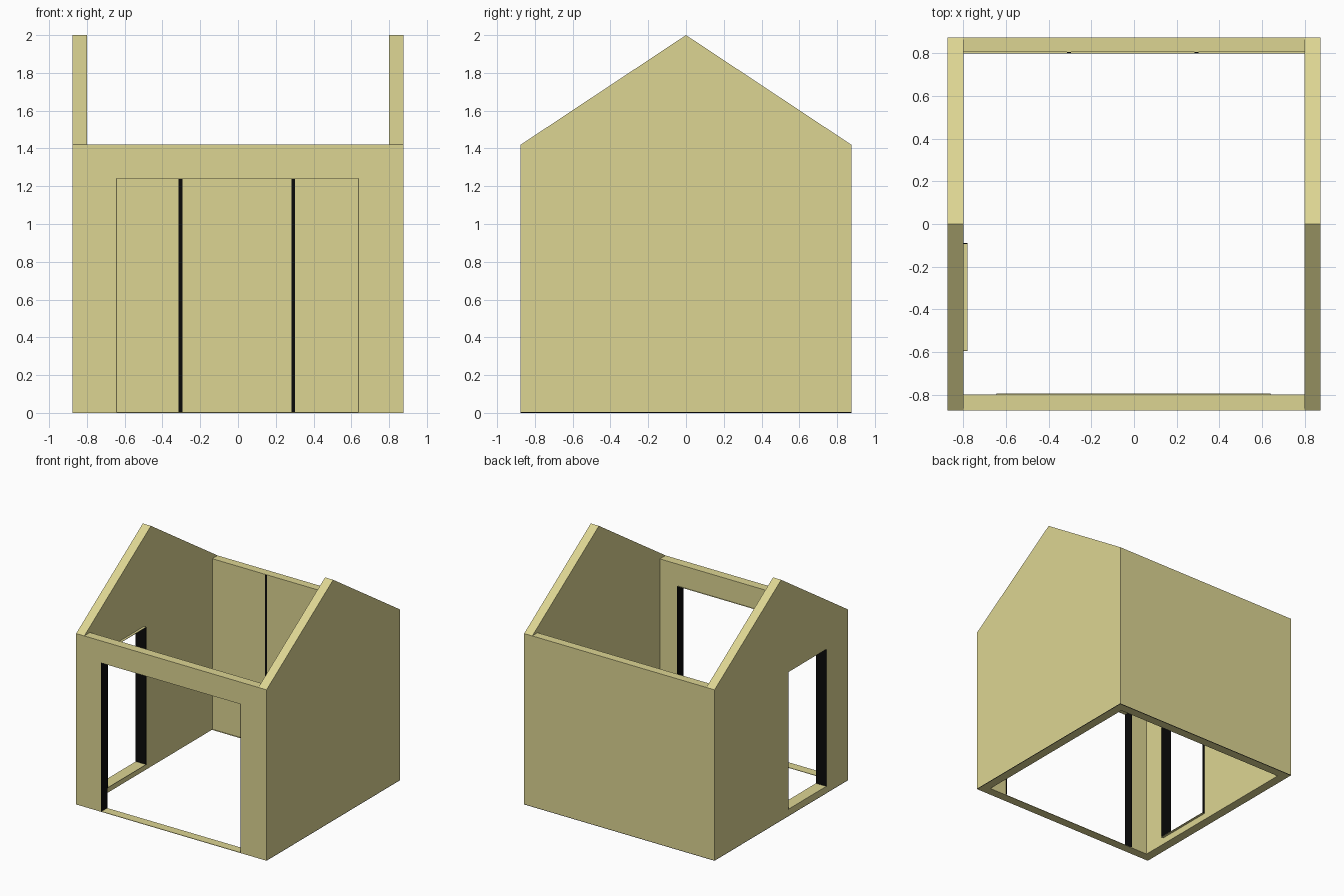
import bpy, bmesh
from mathutils import Vector

if "Cube" in bpy.data.objects:
    bpy.data.objects.remove(bpy.data.objects["Cube"])


def material(name, rgb):
    m = bpy.data.materials.new(name)
    m.diffuse_color = (*rgb, 1)
    m.use_nodes = True
    m.node_tree.nodes["Principled BSDF"].inputs["Base Color"].default_value = m.diffuse_color
    return m


TAN = material("tan_wall", (0.72, 0.665, 0.29))
BLACK = material("black_trim", (0.003, 0.003, 0.003))

OUT, INN = 0.875, 0.80          # outer and inner wall faces
EAVE, APEX, BASE = 1.42, 2.0, 0.004


def rect(u0, u1, v0, v1):
    return [(u0, v0), (u1, v0), (u1, v1), (u0, v1)]


def panel(name, loops, axis, a, b, mat=TAN):
    """Fill outline loops (later loops are holes) and extrude along an axis from a to b."""
    def place(u, v):
        return {"x": (a, u, v), "y": (u, a, v), "z": (u, v, a)}[axis]
    step = Vector({"x": (b - a, 0, 0), "y": (0, b - a, 0), "z": (0, 0, b - a)}[axis])
    bm = bmesh.new()
    for loop in loops:
        vs = [bm.verts.new(place(u, v)) for u, v in loop]
        for i in range(len(vs)):
            bm.edges.new((vs[i - 1], vs[i]))
    if len(loops) == 1:
        bm.faces.new(vs)
    else:
        bmesh.ops.triangle_fill(bm, edges=bm.edges[:], use_beauty=True)
    ext = bmesh.ops.extrude_face_region(bm, geom=bm.faces[:], use_keep_orig=True)
    moved = [g for g in ext["geom"] if isinstance(g, bmesh.types.BMVert)]
    bmesh.ops.translate(bm, verts=moved, vec=step)
    bmesh.ops.recalc_face_normals(bm, faces=bm.faces[:])
    me = bpy.data.meshes.new(name)
    bm.to_mesh(me)
    bm.free()
    me.materials.append(mat)
    ob = bpy.data.objects.new(name, me)
    bpy.context.collection.objects.link(ob)
    return ob


# base ring with a thin dark outer edge
ring = panel("base_ring", [rect(-OUT, OUT, -OUT, OUT), rect(-INN, INN, -INN, INN)], "z", 0, BASE)
ring.data.materials.append(BLACK)
for f in ring.data.polygons:
    c, n = f.center, f.normal
    if abs(n.z) < 0.5 and max(abs(c.x), abs(c.y)) > 0.85 and n.y > -0.5:
        f.material_index = 1

# gable end walls, the left one with a doorway
gable = [(-OUT, BASE), (OUT, BASE), (OUT, EAVE), (0, APEX), (-OUT, EAVE)]
SY0, SY1, SZ0, SZ1 = -0.595, -0.09, 0.055, 1.20
panel("right_gable_wall", [gable], "x", INN, OUT)
panel("left_gable_wall", [gable, rect(SY0, SY1, SZ0, SZ1)], "x", -OUT, -INN)

# back wall and front wall with a wide door opening
DX0, DX1, DZ = -0.645, 0.64, 1.24
panel("back_wall", [rect(-INN, INN, BASE, EAVE)], "y", 0.805, OUT)
panel("front_wall", [[(-INN, BASE), (DX0, BASE), (DX0, DZ), (DX1, DZ), (DX1, BASE),
                      (INN, BASE), (INN, EAVE), (-INN, EAVE)]], "y", -OUT, -INN)

# dark vertical strips on the inside of the back wall
for side, x in (("left", -0.305), ("right", 0.293)):
    panel(f"back_strip_{side}", [rect(x - 0.01, x + 0.01, BASE, EAVE - 0.001)], "y", 0.802, 0.8055)

# colour the strips black
for ob in bpy.data.objects:
    if ob.name.startswith("back_strip"):
        ob.data.materials[0] = BLACK

# thin linings of the front opening: black jambs, tan header
T = 0.003
for side, x in (("left", DX0), ("right", DX1 - T)):
    panel(f"front_jamb_{side}", [rect(x, x + T, BASE, DZ)], "y", -OUT, -0.795, BLACK)
panel("front_header", [rect(DX0 + T, DX1 - T, DZ - T, DZ)], "y", -OUT, -0.795)

# linings of the side opening, standing slightly proud inside
for side, y in (("front", SY0), ("back", SY1 - T)):
    panel(f"side_jamb_{side}", [rect(y, y + T, SZ0, SZ1)], "x", -OUT, -0.78, BLACK)
for part, z in (("sill", SZ0), ("header", SZ1 - T)):
    panel(f"side_{part}", [rect(SY0 + T, SY1 - T, z, z + T)], "x", -OUT, -0.78)
